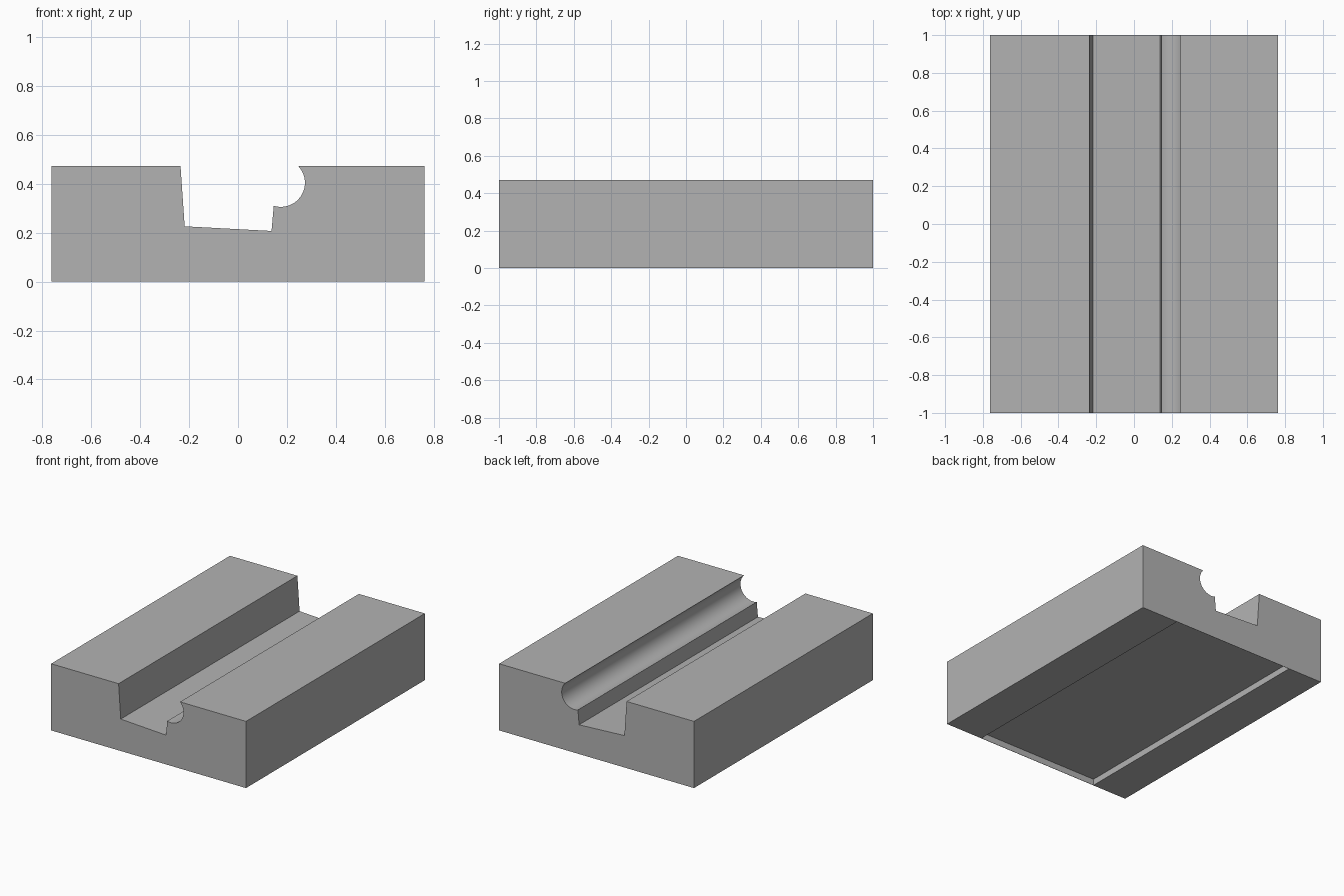
import bpy, bmesh
from math import sin, cos, radians

if "Cube" in bpy.data.objects:
    bpy.data.objects.remove(bpy.data.objects["Cube"], do_unlink=True)

HALF_X, HALF_Y, TOP = 0.763, 1.0, 0.472

grey = bpy.data.materials.new("plain grey")
grey.use_nodes = True
colour = (0.45, 0.45, 0.45, 1)
grey.diffuse_color = colour
grey.node_tree.nodes["Principled BSDF"].inputs["Base Color"].default_value = colour


def prism(name, profile, half_length):
    """Extrude an x-z profile along y."""
    bm = bmesh.new()
    front = bm.faces.new([bm.verts.new((x, -half_length, z)) for x, z in profile])
    extruded = bmesh.ops.extrude_face_region(bm, geom=[front], use_keep_orig=True)
    moved = [v for v in extruded["geom"] if isinstance(v, bmesh.types.BMVert)]
    bmesh.ops.translate(bm, verts=moved, vec=(0, 2 * half_length, 0))
    bmesh.ops.recalc_face_normals(bm, faces=bm.faces)
    mesh = bpy.data.meshes.new(name)
    bm.to_mesh(mesh)
    bm.free()
    mesh.materials.append(grey)
    obj = bpy.data.objects.new(name, mesh)
    bpy.context.collection.objects.link(obj)
    return obj


# Block with a tilted channel and a round side groove
STEPS, RADIUS, CX, CZ = 24, 0.0985, 0.175, 0.404
START, END = radians(-107), radians(43.7)
angles = [START + (END - START) * i / STEPS for i in range(STEPS + 1)]
groove = [(CX + RADIUS * cos(a), CZ + RADIUS * sin(a)) for a in angles]
outline = [(-HALF_X, 0), (-HALF_X, TOP), (-0.235, TOP), (-0.218, 0.226), (0.137, 0.207)]
outline += groove + [(HALF_X, TOP), (HALF_X, 0)]
block = prism("channel_block", outline, HALF_Y)

# Shallow recess underneath, closed by thin end walls
recess = prism("recess_cutter", [(-0.49, -0.1), (-0.49, 0.045), (0.47, 0.045), (0.47, -0.1)],
               HALF_Y - 0.002)
recess.hide_render = True
recess.hide_viewport = True
recess.display_type = 'WIRE'
cut = block.modifiers.new("underside recess", 'BOOLEAN')
cut.operation = 'DIFFERENCE'
cut.solver = 'EXACT'
cut.object = recess

# Smooth groove, sharp edges elsewhere
bpy.ops.object.select_all(action='DESELECT')
block.select_set(True)
bpy.context.view_layer.objects.active = block
bpy.ops.object.modifier_apply(modifier=cut.name)
bpy.data.objects.remove(recess, do_unlink=True)
bpy.ops.object.shade_smooth_by_angle(angle=radians(30))
